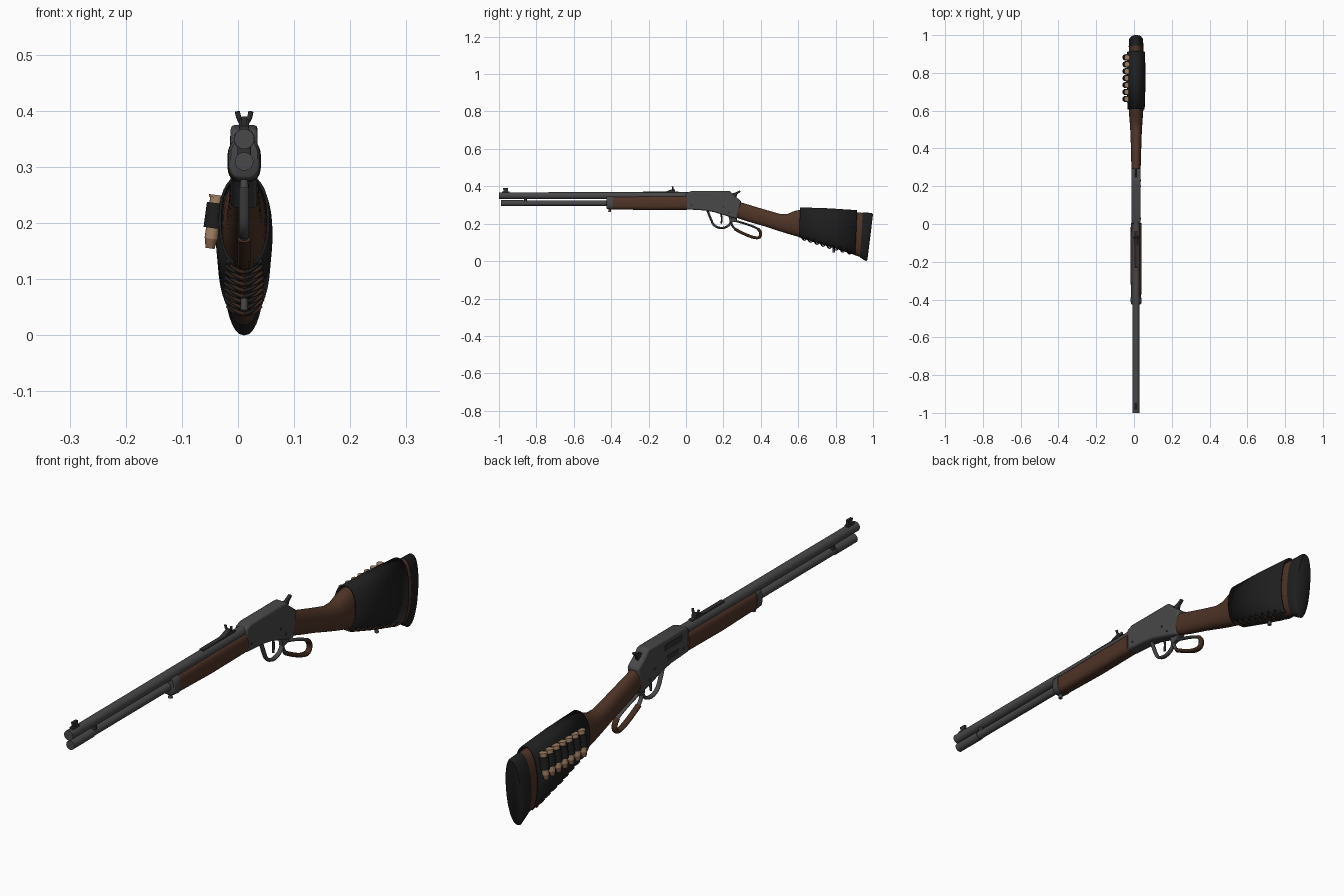
import bpy, bmesh, math
from mathutils import Vector, Matrix

old = bpy.data.objects.get("Cube")
if old:
    bpy.data.objects.remove(old)

CX = 0.011  # side offset of the gun's centre plane


def material(name, r, g, b, rough=0.6):
    m = bpy.data.materials.new(name)
    m.use_nodes = True
    m.diffuse_color = (r, g, b, 1)
    bsdf = m.node_tree.nodes["Principled BSDF"]
    bsdf.inputs["Base Color"].default_value = (r, g, b, 1)
    bsdf.inputs["Roughness"].default_value = rough
    return m


STEEL = material("gunmetal", 0.065, 0.065, 0.068)
DARK = material("dark steel", 0.03, 0.03, 0.032)
WOOD = material("walnut", 0.078, 0.034, 0.02)
LEATHER = material("black leather", 0.013, 0.013, 0.013)
CORD = material("brown cord", 0.055, 0.024, 0.013)
BRASS = material("brass", 0.36, 0.22, 0.13)
COPPER = material("copper", 0.23, 0.12, 0.07)


def finish(name, bm, mat, angle=35):
    bmesh.ops.recalc_face_normals(bm, faces=bm.faces)
    me = bpy.data.meshes.new(name)
    bm.to_mesh(me)
    bm.free()
    me.materials.append(mat)
    me.shade_smooth()
    me.set_sharp_from_angle(angle=math.radians(angle))
    ob = bpy.data.objects.new(name, me)
    ob.location.x = CX
    bpy.context.collection.objects.link(ob)
    return ob


def cylinder(name, a, b, r1, r2, mat, sides=24):
    a, b = Vector(a), Vector(b)
    bm = bmesh.new()
    turn = (b - a).to_track_quat('Z', 'Y').to_matrix().to_4x4()
    bmesh.ops.create_cone(bm, cap_ends=True, segments=sides, radius1=r1, radius2=r2,
                          depth=(b - a).length, matrix=Matrix.Translation((a + b) / 2) @ turn)
    return finish(name, bm, mat)


def plate(name, outline, half, mat, bevel=0, x=0):
    """Side outline of (y, z) points, extruded across x."""
    bm = bmesh.new()
    face = bm.faces.new([bm.verts.new((x - half, y, z)) for y, z in outline])
    new = bmesh.ops.extrude_face_region(bm, geom=[face])["geom"]
    bmesh.ops.translate(bm, vec=(2 * half, 0, 0),
                        verts=[v for v in new if isinstance(v, bmesh.types.BMVert)])
    ob = finish(name, bm, mat)
    if bevel:
        mod = ob.modifiers.new("bevel", 'BEVEL')
        mod.width, mod.segments = bevel, 2
    return ob


def box(name, y0, y1, z0, z1, half, mat, bevel=0, x=0):
    return plate(name, [(y0, z0), (y1, z0), (y1, z1), (y0, z1)], half, mat, bevel, x)


def section(station, angle, power, grow=0):
    """Point on a rounded section; angle 0 is the bottom."""
    y_top, y_bot, top, bot, half = station
    s, c = math.sin(angle), -math.cos(angle)
    u = math.copysign(abs(s) ** (2 / power), s)
    v = math.copysign(abs(c) ** (2 / power), c)
    f = (v + 1) / 2
    return Vector((u * (half + grow), y_bot + (y_top - y_bot) * f,
                   bot - grow + (top - bot + 2 * grow) * f))


def loft(name, stations, mat, power=2.3, gap=0, sides=32):
    """Skin over sections; a gap leaves the bottom open."""
    bm = bmesh.new()
    count = sides + 1 if gap else sides
    step = (2 * math.pi - 2 * gap) / sides
    rings = [[bm.verts.new(section(s, gap + step * i, power)) for i in range(count)]
             for s in stations]
    for a, b in zip(rings, rings[1:]):
        for i in range(sides):
            j = (i + 1) % count
            bm.faces.new((a[i], a[j], b[j], b[i]))
    if not gap:
        bm.faces.new(rings[0])
        bm.faces.new(rings[-1])
    return finish(name, bm, mat, 50)


def tube(name, points, radius, mat, closed=False, widen=1.0):
    cu = bpy.data.curves.new(name, 'CURVE')
    cu.dimensions = '3D'
    cu.bevel_depth, cu.bevel_resolution, cu.use_fill_caps = radius, 2, True
    sp = cu.splines.new('NURBS')
    sp.points.add(len(points) - 1)
    for p, co in zip(sp.points, points):
        p.co = (*co, 1)
    sp.order_u, sp.resolution_u = 3, 5
    sp.use_cyclic_u, sp.use_endpoint_u = closed, not closed
    cu.materials.append(mat)
    ob = bpy.data.objects.new(name, cu)
    bpy.context.collection.objects.link(ob)
    ob.location.x, ob.scale.x = CX, widen
    bpy.ops.object.select_all(action='DESELECT')
    ob.select_set(True)
    bpy.context.view_layer.objects.active = ob
    bpy.ops.object.convert(target='MESH')
    ob.data.shade_smooth()
    return ob


def side_path(pairs):
    return [(0, y, z) for y, z in pairs]


# Barrel and magazine tube
cylinder("barrel", (0, -1, 0.35), (0, 0.05, 0.35), 0.018, 0.019, STEEL, 32)
cylinder("magazine_tube", (0, -0.98, 0.31), (0, -0.38, 0.31), 0.0145, 0.0145, STEEL)
cylinder("magazine_cap", (0, -0.99, 0.31), (0, -0.87, 0.31), 0.0165, 0.0165, STEEL)
box("barrel_hanger", -0.867, -0.85, 0.302, 0.345, 0.012, DARK, 0.003)

# Fore-end with its metal cap and sling stud
loft("fore_end", [(-0.4, -0.4, 0.346, 0.277, 0.027), (-0.2, -0.2, 0.348, 0.273, 0.03),
                  (0.005, 0.005, 0.349, 0.274, 0.028)], WOOD, 3)
loft("fore_end_cap", [(-0.425, -0.425, 0.346, 0.284, 0.024), (-0.42, -0.42, 0.349, 0.278, 0.028),
                      (-0.39, -0.39, 0.35, 0.275, 0.029)], STEEL, 3)
cylinder("front_sling_stud", (0, -0.408, 0.285), (0, -0.408, 0.263), 0.006, 0.008, STEEL, 12)

# Receiver and its side details
plate("receiver", [(0, 0.365), (0.03, 0.375), (0.235, 0.375), (0.256, 0.352), (0.295, 0.322),
                   (0.275, 0.226), (0.235, 0.236), (0.15, 0.262), (0.1, 0.271), (0, 0.277)],
      0.024, STEEL, 0.007)
box("ejection_port", 0.04, 0.14, 0.332, 0.355, 0.001, DARK, 0, -0.0245)
box("loading_gate", 0.06, 0.13, 0.293, 0.311, 0.001, DARK, 0, -0.0245)
for side in (-1, 1):
    for y, z in ((0.03, 0.3), (0.2, 0.29), (0.23, 0.26)):
        cylinder("receiver_screw", (side * 0.022, y, z), (side * 0.0255, y, z),
                 0.005, 0.005, DARK, 12)
plate("hammer", [(0.235, 0.345), (0.268, 0.338), (0.274, 0.356), (0.292, 0.372),
                 (0.286, 0.378), (0.262, 0.366), (0.25, 0.364)], 0.006, DARK, 0.002)

# Sights
box("rear_sight_base", -0.23, -0.04, 0.362, 0.373, 0.008, DARK, 0.002)
plate("rear_sight_ramp", [(-0.115, 0.37), (-0.06, 0.37), (-0.06, 0.383), (-0.07, 0.386)],
      0.009, DARK)
for side in (-1, 1):
    tube("rear_sight_ear", [(side * 0.003, -0.07, 0.378), (side * 0.01, -0.07, 0.384),
                            (side * 0.012, -0.072, 0.399)], 0.0045, DARK)
box("front_sight_base", -0.985, -0.945, 0.362, 0.373, 0.008, DARK, 0.002)
plate("front_sight_blade", [(-0.975, 0.37), (-0.953, 0.37), (-0.953, 0.39), (-0.978, 0.39)],
      0.005, DARK)

# Trigger, guard and lever loop
tube("trigger", side_path([(0.185, 0.26), (0.195, 0.23), (0.188, 0.2)]), 0.0045, DARK)
tube("trigger_guard", side_path([(0.115, 0.27), (0.132, 0.225), (0.15, 0.187), (0.19, 0.174),
                                 (0.228, 0.187), (0.243, 0.215), (0.245, 0.245)]),
     0.006, STEEL, widen=1.5)
tube("lever_loop", side_path([(0.236, 0.222), (0.3, 0.206), (0.375, 0.18), (0.402, 0.157),
                              (0.396, 0.124), (0.36, 0.125), (0.3, 0.15), (0.25, 0.178)]),
     0.0055, STEEL, closed=True, widen=1.5)
tube("lever_wrap", side_path([(0.385, 0.172), (0.402, 0.157), (0.396, 0.124), (0.36, 0.125),
                              (0.3, 0.15), (0.26, 0.172)]), 0.0078, CORD, widen=1.5)
plate("lever_arm", [(0.225, 0.25), (0.275, 0.238), (0.27, 0.212), (0.235, 0.205)],
      0.008, STEEL, 0.002)

# Stock and butt pad
loft("stock", [(0.275, 0.265, 0.32, 0.234, 0.023), (0.35, 0.33, 0.297, 0.212, 0.026),
               (0.43, 0.42, 0.273, 0.186, 0.028), (0.5, 0.5, 0.253, 0.16, 0.031),
               (0.545, 0.545, 0.253, 0.146, 0.034), (0.58, 0.58, 0.268, 0.136, 0.037),
               (0.62, 0.61, 0.277, 0.128, 0.039), (0.78, 0.76, 0.268, 0.08, 0.041),
               (0.948, 0.933, 0.258, 0.022, 0.038)], WOOD, 2.2)
loft("butt_pad", [(0.945, 0.93, 0.26, 0.02, 0.039), (0.992, 0.962, 0.258, 0.0, 0.037),
                  (1.0, 0.97, 0.25, 0.008, 0.03)], LEATHER, 2.2)

# Leather sleeve, open along the bottom
front = (0.61, 0.605, 0.285, 0.125, 0.043)
middle = (0.76, 0.75, 0.28, 0.078, 0.048)
back = (0.915, 0.905, 0.27, 0.033, 0.045)
sleeve = loft("stock_sleeve", [front, middle, back], LEATHER, 2.3, math.radians(20))
solid = sleeve.modifiers.new("thickness", 'SOLIDIFY')
solid.thickness = 0.005
solid.offset = 0


def sleeve_point(f, angle, grow):
    a, b, g = (front, middle, f * 2) if f < 0.5 else (middle, back, f * 2 - 1)
    return section([p + (q - p) * g for p, q in zip(a, b)], angle, 2.3, grow)


# Crossed lacing and eyelets under the sleeve
LACES = 8
reach = math.radians(34)
for i in range(LACES):
    f = 0.04 + 0.92 * i / LACES
    for side in (-1, 1):
        path = [sleeve_point(f + 0.1 * (k / 8), side * reach * (k / 4 - 1), 0.004)
                for k in range(9)]
        tube("sleeve_lace", path, 0.0035, CORD if side > 0 else LEATHER)
        hole = sleeve_point(f, side * reach, 0)
        out = (sleeve_point(f, side * reach, 0.01) - hole).normalized()
        cylinder("lace_eyelet", hole, hole + out * 0.006, 0.007, 0.006, LEATHER, 12)
cylinder("rear_sling_stud", (0, 0.79, 0.075), (0, 0.79, 0.045), 0.006, 0.007, STEEL, 12)

# Seven cartridges in leather loops
top, low = Vector((-0.048, 0, 0.25)), Vector((-0.061, 0, 0.155))
for i in range(7):
    shift = Vector((0, 0.662 + 0.0367 * i, 0))

    def part(name, f0, f1, r0, r1, mat):
        cylinder(name, top.lerp(low, f0) + shift, top.lerp(low, f1) + shift, r0, r1, mat, 16)

    part("cartridge_rim", 0, 0.05, 0.0145, 0.0145, BRASS)
    part("cartridge_case", 0.05, 0.82, 0.012, 0.012, BRASS)
    part("cartridge_loop", 0.15, 0.62, 0.0165, 0.0165, LEATHER)
    part("bullet", 0.82, 1, 0.0115, 0.008, COPPER)
